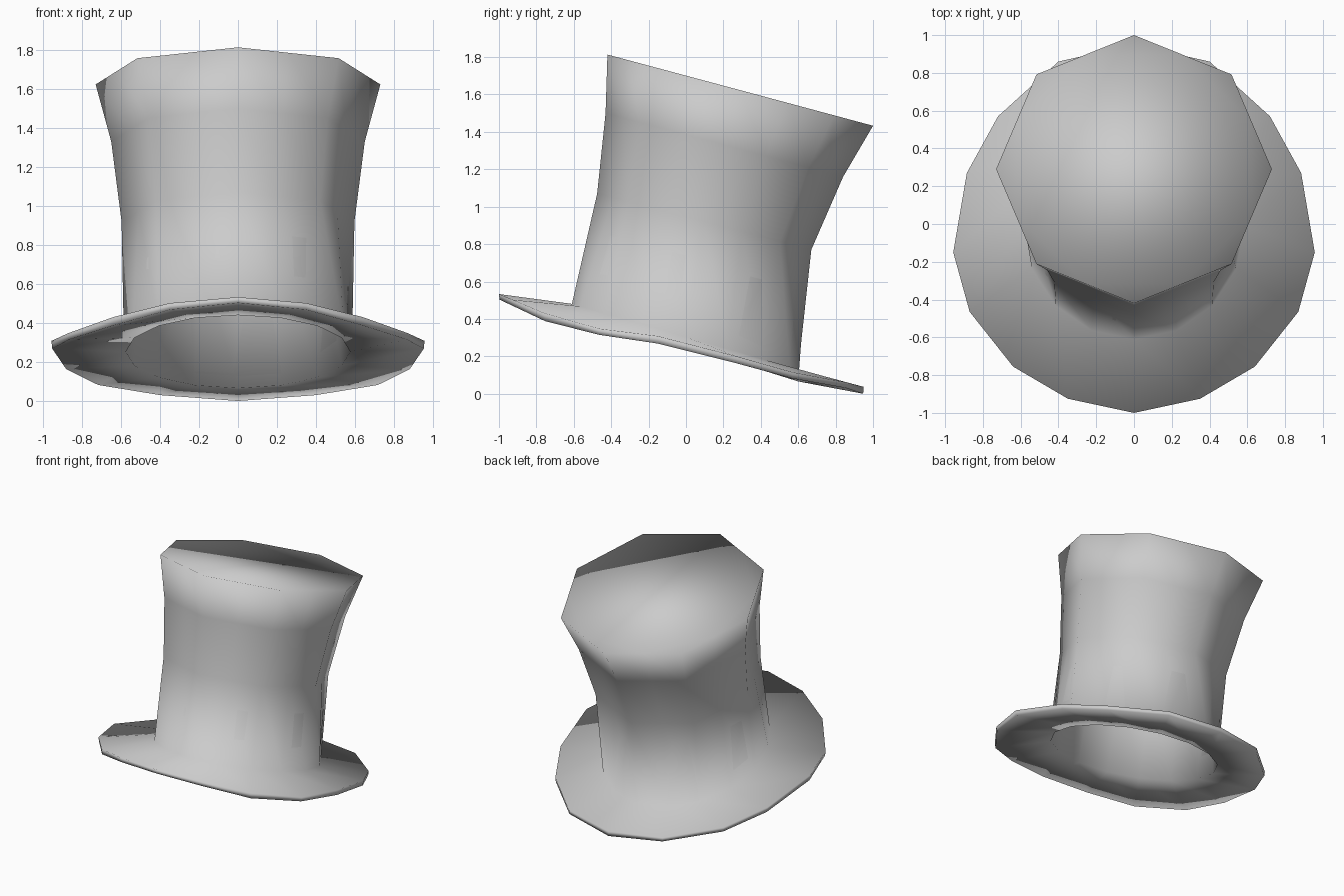
import bpy, bmesh
from math import sin, cos, pi

if "Cube" in bpy.data.objects:
    bpy.data.objects.remove(bpy.data.objects["Cube"])

N = 16

def ring(cy, rx, ry, z, slope, octagon=True, shrink=1.0):
    """Tilted ring; octagon=True drops odd points onto the edges of an 8-gon."""
    pts = []
    for i in range(N):
        a = 2 * pi * i / N
        k = cos(pi / 8) if octagon and i % 2 else 1.0
        y = -cos(a) * ry * k * shrink
        pts.append((sin(a) * rx * k * shrink, cy + y, z + slope * y))
    return pts

def mirrored(half):
    """Front-to-back half outline mirrored into a full loop."""
    return half + [(-x, y, z) for x, y, z in half[-2:0:-1]]

# Brim edge: x, y, upper z, lower z from front to back
edge = [(0, -1.0, .533, .503), (.35, -.925, .502, .468), (.64, -.755, .43, .388),
        (.87, -.465, .348, .315), (.957, -.15, .308, .268), (.885, .27, .2, .163),
        (.72, .57, .115, .082), (.4, .86, .06, .03), (0, .95, .037, .0)]
brim_top = mirrored([(x, y, t) for x, y, t, b in edge])
brim_bottom = mirrored([(x * .995, y * .997, b) for x, y, t, b in edge])

# Crown levels from top to bottom
levels = [(.29, .73, .71, 1.623, -.268),
          (.205, .65, .635, 1.33, -.268),
          (.0975, .597, .5725, .92, -.262)]
outer = [ring(*l) for l in levels]
lining = [ring(l[0], l[1], l[2], l[3] - (.04 if i == 0 else 0), l[4], shrink=.97)
          for i, l in enumerate(levels)]
base = ring(-.005, .585, .605, .305, -.29, False)
hole = ring(0, .575, .6, .253, -.312, False)

# Skin: crown, over the brim, back up the lining
bm = bmesh.new()
loops = [[bm.verts.new(p) for p in r]
         for r in outer + [base, brim_top, brim_bottom, hole] + lining[::-1]]
for a, b in zip(loops, loops[1:]):
    for i in range(N):
        j = (i + 1) % N
        bm.faces.new((a[i], a[j], b[j], b[i]))
bm.faces.new(loops[0])
bm.faces.new(loops[-1])
bmesh.ops.recalc_face_normals(bm, faces=bm.faces)
for f in bm.faces:
    f.smooth = True

mesh = bpy.data.meshes.new("top_hat")
bm.to_mesh(mesh)
bm.free()
hat = bpy.data.objects.new("top_hat", mesh)
bpy.context.collection.objects.link(hat)
